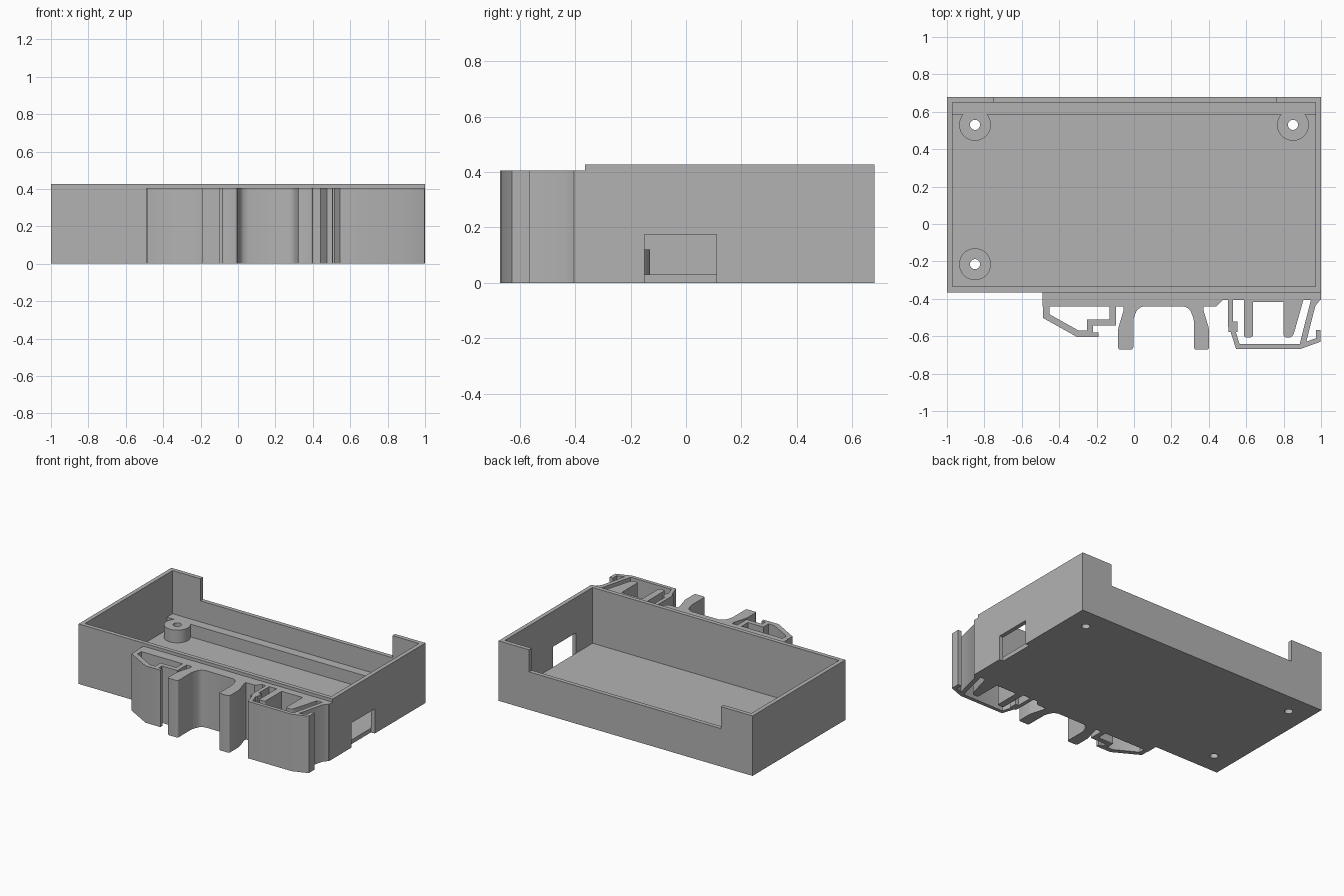
import bpy, bmesh, math
from mathutils import Vector

cube = bpy.data.objects.get("Cube")
if cube:
    bpy.data.objects.remove(cube, do_unlink=True)

grey = bpy.data.materials.new("light grey plastic")
grey.use_nodes = True
grey.diffuse_color = (0.45, 0.45, 0.45, 1)
grey.node_tree.nodes["Principled BSDF"].inputs["Base Color"].default_value = grey.diffuse_color


def prism(name, points, low, high, radius=0):
    """Extrude a plan outline from low to high, optionally rounding its corners."""
    bm = bmesh.new()
    face = bm.faces.new([bm.verts.new((x, y, low)) for x, y in points])
    top = bmesh.ops.extrude_face_region(bm, geom=[face])["geom"]
    for v in top:
        if isinstance(v, bmesh.types.BMVert):
            v.co.z = high
    if radius:
        upright = [e for e in bm.edges if abs(e.verts[0].co.z - e.verts[1].co.z) > 0.01]
        bmesh.ops.bevel(bm, geom=upright, offset=radius, segments=4,
                        profile=0.5, affect="EDGES", clamp_overlap=True)
    bmesh.ops.recalc_face_normals(bm, faces=bm.faces)
    mesh = bpy.data.meshes.new(name)
    bm.to_mesh(mesh)
    bm.free()
    mesh.materials.append(grey)
    obj = bpy.data.objects.new(name, mesh)
    bpy.context.collection.objects.link(obj)
    return obj


def block(name, x, y, z):
    return prism(name, [(x[0], y[0]), (x[1], y[0]), (x[1], y[1]), (x[0], y[1])], *z)


def disc(name, centre, radius, low, high):
    turns = [i * math.tau / 40 for i in range(40)]
    return prism(name, [(centre[0] + radius * math.cos(a), centre[1] + radius * math.sin(a))
                        for a in turns], low, high)


def ribbon(name, path, width):
    """Wall of even width following a plan path, with mitred corners."""
    pts = [Vector(p) for p in path]
    left, right = [], []
    for i, p in enumerate(pts):
        a = (p - pts[i - 1]).normalized() if i else None
        b = (pts[i + 1] - p).normalized() if i < len(pts) - 1 else None
        a, b = a or b, b or a
        na, nb = Vector((-a.y, a.x)), Vector((-b.y, b.x))
        mitre = (na + nb).normalized()
        off = mitre * (width / 2 / mitre.dot(nb))
        left.append(p + off)
        right.append(p - off)
    return prism(name, left + right[::-1], 0, CLIP)


def combine(target, parts, operation):
    """Apply each part to the target with a boolean, then discard it."""
    for part in parts:
        bpy.context.view_layer.objects.active = target
        mod = target.modifiers.new("cut", "BOOLEAN")
        mod.operation, mod.solver, mod.object = operation, "EXACT", part
        bpy.ops.object.modifier_apply(modifier=mod.name)
        bpy.data.objects.remove(part, do_unlink=True)


def finish(obj):
    bpy.ops.object.select_all(action="DESELECT")
    obj.select_set(True)
    bpy.context.view_layer.objects.active = obj
    bpy.ops.object.shade_smooth_by_angle(angle=math.radians(35))


TOP, CLIP, FLOOR, POST = 0.427, 0.405, 0.03, 0.12
screws = [(-0.85, 0.53), (0.85, 0.53), (-0.85, -0.215)]

# Open tray with a low back wall and a side port
tray = block("tray", (-1, 1), (-0.365, 0.68), (0, TOP))
combine(tray, [
    block("cavity", (-0.97, 0.97), (-0.335, 0.65), (FLOOR, 1)),
    block("back_notch", (-0.75, 0.76), (0.6, 0.8), (0.27, 1)),
    block("side_port", (0.97, 1.1), (-0.15, 0.11), (-0.1, 0.175)),
], "DIFFERENCE")

# Back ledge, screw posts and their holes
combine(tray, [block("ledge", (-0.98, 0.98), (0.585, 0.66), (0.01, POST))]
        + [disc("post", s, 0.085, 0.01, POST) for s in screws], "UNION")
combine(tray, [disc("hole", s, 0.027, -0.1, 0.3) for s in screws], "DIFFERENCE")
finish(tray)

# Rail clip: backing bar
clip = prism("rail_clip", [(-0.49, -0.364), (-0.49, -0.44), (-0.1, -0.44), (0.44, -0.44),
                           (0.475, -0.405), (1, -0.405), (1, -0.364)], 0, CLIP)

# Pair of rounded legs, mirrored about the saddle centre
middle = 0.158
leg = [(-0.055, -0.4), (-0.055, -0.46), (-0.085, -0.56), (-0.085, -0.672), (-0.004, -0.672),
       (-0.004, -0.51), (0.015, -0.46), (0.035, -0.445), (0.07, -0.436), (0.07, -0.4)]
mirrored = [(2 * middle - x, y) for x, y in leg]

parts = [
    prism("left_leg", leg, 0, CLIP, 0.016),
    prism("right_leg", mirrored, 0, CLIP, 0.016),
    # Hollow hook on the left end
    ribbon("hook_wall", [(-0.47, -0.4), (-0.47, -0.492), (-0.302, -0.586), (-0.235, -0.586),
                         (-0.235, -0.527), (-0.113, -0.527), (-0.113, -0.4)], 0.034),
    block("hook_lip", (-0.25, -0.19), (-0.603, -0.58), (0, CLIP)),
    # Spring end on the right: arm, catch, outer strip and slanted brace
    ribbon("spring_arm", [(0.516, -0.39), (0.516, -0.55)], 0.027),
    block("spring_catch", (0.504, 0.553), (-0.578, -0.522), (0, CLIP)),
    ribbon("spring_strip", [(0.525, -0.56), (0.555, -0.655), (0.888, -0.655),
                            (0.985, -0.62), (0.985, -0.566)], 0.026),
    ribbon("spring_brace", [(0.967, -0.385), (0.9, -0.65)], 0.031),
    prism("brace_root", [(0.95, -0.4), (0.95, -0.43), (0.968, -0.44), (1, -0.4)], 0, CLIP),
    # Two prongs inside the spring
    prism("straight_prong", [(0.588, -0.39), (0.588, -0.606), (0.636, -0.606),
                             (0.636, -0.39)], 0, CLIP, 0.012),
    prism("tapered_prong", [(0.8, -0.39), (0.8, -0.606), (0.845, -0.606), (0.858, -0.575),
                            (0.91, -0.39)], 0, CLIP, 0.012),
    block("prong_bridge", (0.61, 0.85), (-0.417, -0.39), (0, CLIP)),
]
combine(clip, parts, "UNION")
finish(clip)
